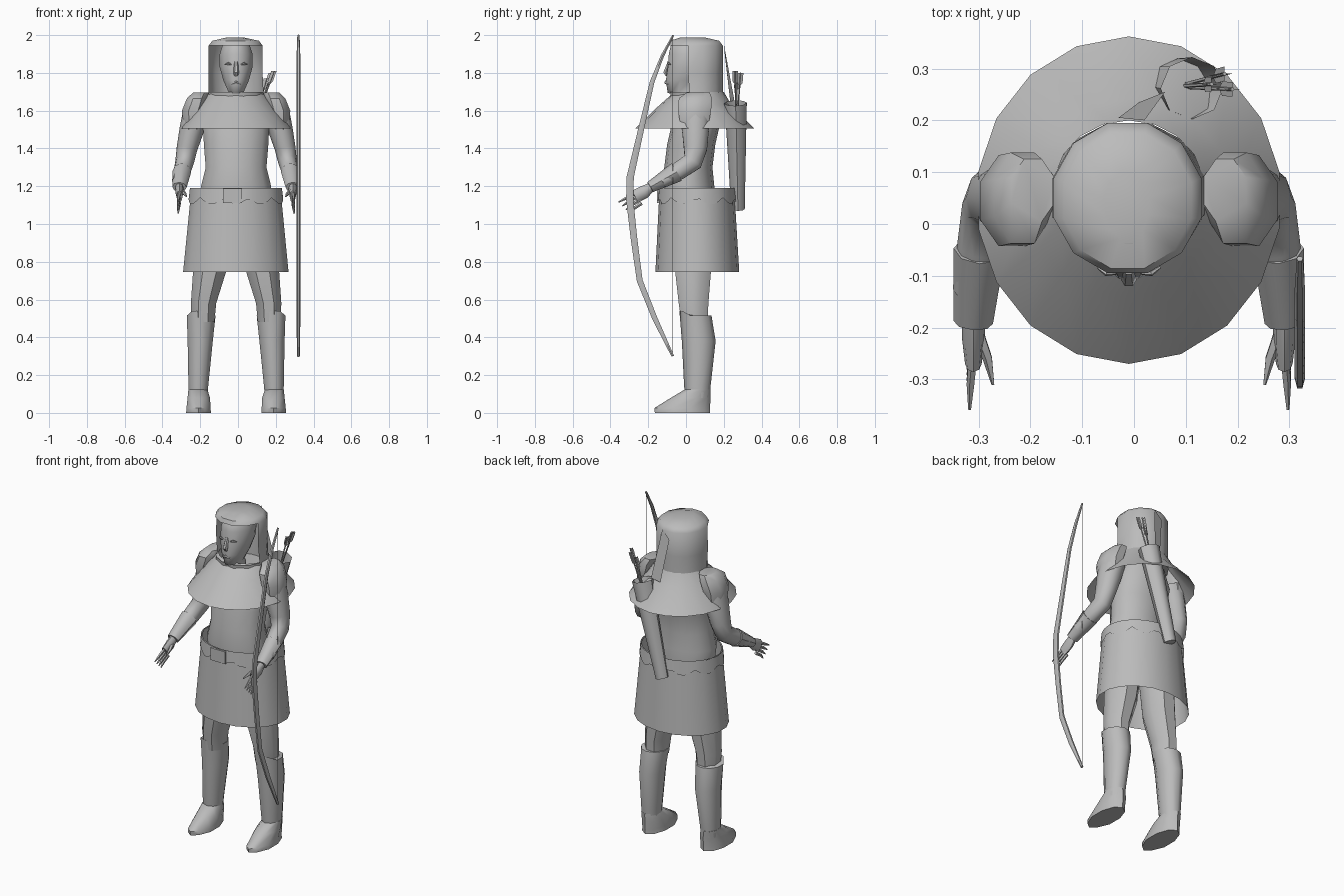
import bpy, bmesh, math
from mathutils import Vector

if "Cube" in bpy.data.objects:
    bpy.data.objects.remove(bpy.data.objects["Cube"])

GREY = (0.5, 0.5, 0.5, 1)
grey = bpy.data.materials.new("plain grey")
grey.use_nodes = True
grey.diffuse_color = GREY
grey.node_tree.nodes["Principled BSDF"].inputs["Base Color"].default_value = GREY
MID = -0.01  # body symmetry plane


def finish(name, bm, angle=45, mirror=False):
    bmesh.ops.recalc_face_normals(bm, faces=bm.faces)
    if mirror:
        copy = bmesh.ops.duplicate(bm, geom=bm.verts[:] + bm.edges[:] + bm.faces[:])["geom"]
        for v in copy:
            if isinstance(v, bmesh.types.BMVert):
                v.co.x = 2 * MID - v.co.x
        bmesh.ops.reverse_faces(bm, faces=[f for f in copy if isinstance(f, bmesh.types.BMFace)])
    mesh = bpy.data.meshes.new(name)
    bm.to_mesh(mesh)
    bm.free()
    mesh.materials.append(grey)
    obj = bpy.data.objects.new(name, mesh)
    bpy.context.collection.objects.link(obj)
    bpy.ops.object.select_all(action="DESELECT")
    obj.select_set(True)
    bpy.context.view_layer.objects.active = obj
    bpy.ops.object.shade_smooth_by_angle(angle=math.radians(angle))
    return obj


def skin(bm, rings, caps):
    loops = [[bm.verts.new(p) for p in ring] for ring in rings]
    n = len(loops[0])
    for a, b in zip(loops, loops[1:]):
        for i in range(n):
            j = (i + 1) % n
            bm.faces.new((a[i], a[j], b[j], b[i]))
    if caps:
        bm.faces.new(loops[0])
        bm.faces.new(loops[-1])


def loft(rings, n=12, caps=True, bm=None):
    """Stack horizontal ellipses given as (x0, x1, y0, y1, z)."""
    bm = bm or bmesh.new()
    out = []
    for x0, x1, y0, y1, z in rings:
        out.append([((x0 + x1) / 2 + (x1 - x0) / 2 * math.cos(math.tau * (i + .5) / n),
                     (y0 + y1) / 2 + (y1 - y0) / 2 * math.sin(math.tau * (i + .5) / n), z)
                    for i in range(n)])
    skin(bm, out, caps)
    return bm


def tube(points, n=8, caps=True, bm=None, side=(1, 0, 0)):
    """Sweep ellipses along points given as (x, y, z, half width, half depth)."""
    bm = bm or bmesh.new()
    path = [Vector(p[:3]) for p in points]
    out = []
    for k, p in enumerate(points):
        t = (path[min(k + 1, len(path) - 1)] - path[max(k - 1, 0)]).normalized()
        u = (Vector(side) - t * t.dot(Vector(side))).normalized()
        w = t.cross(u)
        out.append([path[k] + u * p[3] * math.cos(math.tau * i / n)
                    + w * p[4] * math.sin(math.tau * i / n) for i in range(n)])
    skin(bm, out, caps)
    return bm


# Head, nose, eyes and lips
finish("head", loft([(-.06, .04, -.06, .06, 1.6), (-.06, .04, -.06, .06, 1.68),
                     (-.05, .03, -.1, .06, 1.695), (-.08, .06, -.11, .1, 1.76),
                     (-.1, .08, -.1, .13, 1.83), (-.1, .08, -.095, .14, 1.9),
                     (-.08, .06, -.08, .12, 1.96), (-.04, .02, -.04, .08, 1.985)]), 60)
finish("nose", tube([(MID, -.09, 1.86, .01, .008), (MID, -.108, 1.8, .015, .014),
                     (MID, -.1, 1.785, .01, .008)], 6))
finish("lips", tube([(-.035, -.095, 1.74, .004, .004), (MID, -.107, 1.75, .008, .01),
                     (.015, -.095, 1.74, .004, .004)], 6, side=(0, 1, 0)))
finish("eyes", tube([(.015, -.095, 1.845, .003, .003), (.033, -.095, 1.85, .006, .008),
                     (.05, -.083, 1.845, .003, .003)], 6, side=(0, 1, 0)), mirror=True)

# Hood with an opening cut at the front
bm = loft([(-.165, .145, -.08, .2, 1.64), (-.16, .14, -.09, .2, 1.7), (-.162, .135, -.1, .2, 1.8),
           (-.16, .135, -.1, .2, 1.945), (-.14, .115, -.09, .18, 1.97),
           (-.06, .03, -.03, .1, 1.988)], 12)
opening = [f for f in bm.faces if f.calc_center_median().y < 0.02
           and 1.69 < f.calc_center_median().z < 1.95 and len(f.verts) == 4]
bmesh.ops.delete(bm, geom=opening, context="FACES")
finish("hood", bm)

# Shoulder cape, open underneath
finish("cape", loft([(-.155, .135, -.06, .2, 1.7), (-.21, .19, -.14, .24, 1.63),
                     (-.305, .285, -.27, .362, 1.505)], 18, False))

# Torso
finish("torso", loft([(-.19, .17, -.12, .15, 1.12), (-.2, .18, -.125, .15, 1.2),
                      (-.175, .155, -.115, .14, 1.3), (-.185, .165, -.1, .155, 1.42),
                      (-.19, .17, -.075, .18, 1.53), (-.14, .12, -.05, .17, 1.64)], 14), 60)

# Skirt with scalloped belt and buckle plate
finish("skirt", loft([(-.295, .272, -.162, .282, .745), (-.25, .228, -.14, .255, 1.19)], 18, False))
bm = loft([(-.262, .24, -.15, .266, 1.13), (-.255, .233, -.145, .26, 1.19)], 48, False)
for v in bm.verts:
    if v.co.z < 1.16:
        turn = math.atan2(v.co.y - .06, v.co.x - MID)
        v.co.z -= .035 * abs(math.sin(turn * 5)) - .01
finish("scalloped_belt", bm)
bm = bmesh.new()
bmesh.ops.create_cube(bm, size=1)
for v in bm.verts:
    v.co = (v.co.x * .1 - .03, v.co.y * .015 - .147, v.co.z * .075 + 1.15)
finish("belt_buckle", bm)

# Legs
finish("thighs", loft([(.1, .23, -.03, .12, .48), (.09, .235, -.045, .125, .58),
                       (.035, .225, -.065, .14, .75), (.01, .21, -.07, .15, .95)], 8), mirror=True)
# Boot shafts with a peaked front edge
bm = loft([(.14, .24, 0, .125, .08), (.135, .245, -.01, .13, .14), (.11, .25, -.022, .157, .38),
           (.095, .255, -.035, .135, .515)], 10)
for v in bm.verts:
    if v.co.z > .5 and v.co.y < .02:
        v.co.z += .025
finish("boot_shafts", bm, mirror=True)
# Feet, with the sole swept forward into a pointed toe
bm = loft([(.12, .258, -.165, .127, 0), (.122, .256, -.168, .127, .025),
           (.125, .25, -.08, .13, .08), (.14, .245, -.005, .13, .125)], 10)
for v in bm.verts:
    if v.co.y < -.1:
        v.co.x = .19 + (v.co.x - .19) * .85
finish("feet", bm, mirror=True)

# Shoulder pads, arms and cuffs
finish("shoulder_pads", loft([(.17, .27, -.03, .12, 1.5), (.15, .282, -.05, .14, 1.6),
                              (.135, .255, -.045, .145, 1.665), (.13, .22, 0, .13, 1.697)], 8),
       mirror=True)
finish("upper_arms", tube([(.2, .05, 1.6, .07, .08), (.225, .05, 1.5, .065, .075),
                           (.25, .05, 1.4, .055, .065), (.262, .035, 1.33, .05, .055),
                           (.275, -.04, 1.28, .046, .05), (.29, -.13, 1.225, .04, .035)], 10),
       60, mirror=True)
finish("cuffs", tube([(.278, -.05, 1.275, .05, .054), (.29, -.19, 1.195, .038, .03)], 8),
       mirror=True)

# Hands: palm, four fingers and a thumb
bm = tube([(.29, -.18, 1.2, .022, .022), (.29, -.22, 1.17, .022, .035),
           (.29, -.27, 1.145, .016, .035)], 8)
for k in range(4):
    drop = k * .02
    tube([(.29, -.255 + drop / 3, 1.17 - drop, .009, .01),
          (.295, -.31 + drop / 2, 1.14 - drop, .008, .009),
          (.297, -.358 + drop, 1.115 - drop, .003, .003)], 5, bm=bm)
tube([(.28, -.21, 1.175, .012, .012), (.262, -.26, 1.16, .01, .01),
      (.252, -.31, 1.145, .003, .003)], 5, bm=bm)
finish("hands", bm, mirror=True)

# Bow and bowstring
bow = [(-.067, 2.0, .006), (-.125, 1.89, .01), (-.18, 1.75, .014), (-.238, 1.5, .018),
       (-.295, 1.25, .022), (-.298, 1.13, .022), (-.275, .92, .02), (-.245, .7, .018),
       (-.165, .5, .016), (-.07, .3, .008)]
finish("bow", tube([(.32, y, z, min(r, .01), r) for y, z, r in bow], 6))
finish("bowstring", tube([(.32, -.07, .32, .002, .002), (.32, -.07, 1.99, .002, .002)], 4))

# Quiver, arrows with feather vanes, and strap
finish("quiver", tube([(-.03, .275, 1.08, .038, .036), (.09, .265, 1.55, .056, .055),
                       (.112, .262, 1.64, .062, .06)], 8, False))
finish("quiver_base", tube([(-.03, .275, 1.08, .038, .036), (-.027, .275, 1.09, .038, .036)], 8))
bm = bmesh.new()
for dx, dy, top in ((0, 0, 1.77), (.025, .02, 1.8), (.04, -.01, 1.81)):
    base, tip = Vector((.08, .265, 1.5)), Vector((.15 + dx, .27 + dy, top))
    tube([(*base, .004, .004), (*tip, .004, .004)], 5, bm=bm)
    low = base.lerp(tip, .76)
    for side in ((.014, 0, 0), (-.014, 0, 0), (0, .014, 0), (0, -.014, 0)):
        out = Vector(side)
        quad = (low, low.lerp(tip, .25) + out, tip + out, tip)
        bm.faces.new([bm.verts.new(p) for p in quad])
finish("arrows", bm)
bm = bmesh.new()
strap = ((.02, .2, 1.955), (-.03, .205, 1.9), (.01, .235, 1.64), (.06, .255, 1.66))
bm.faces.new([bm.verts.new(p) for p in strap])
finish("hood_strap", bm)
